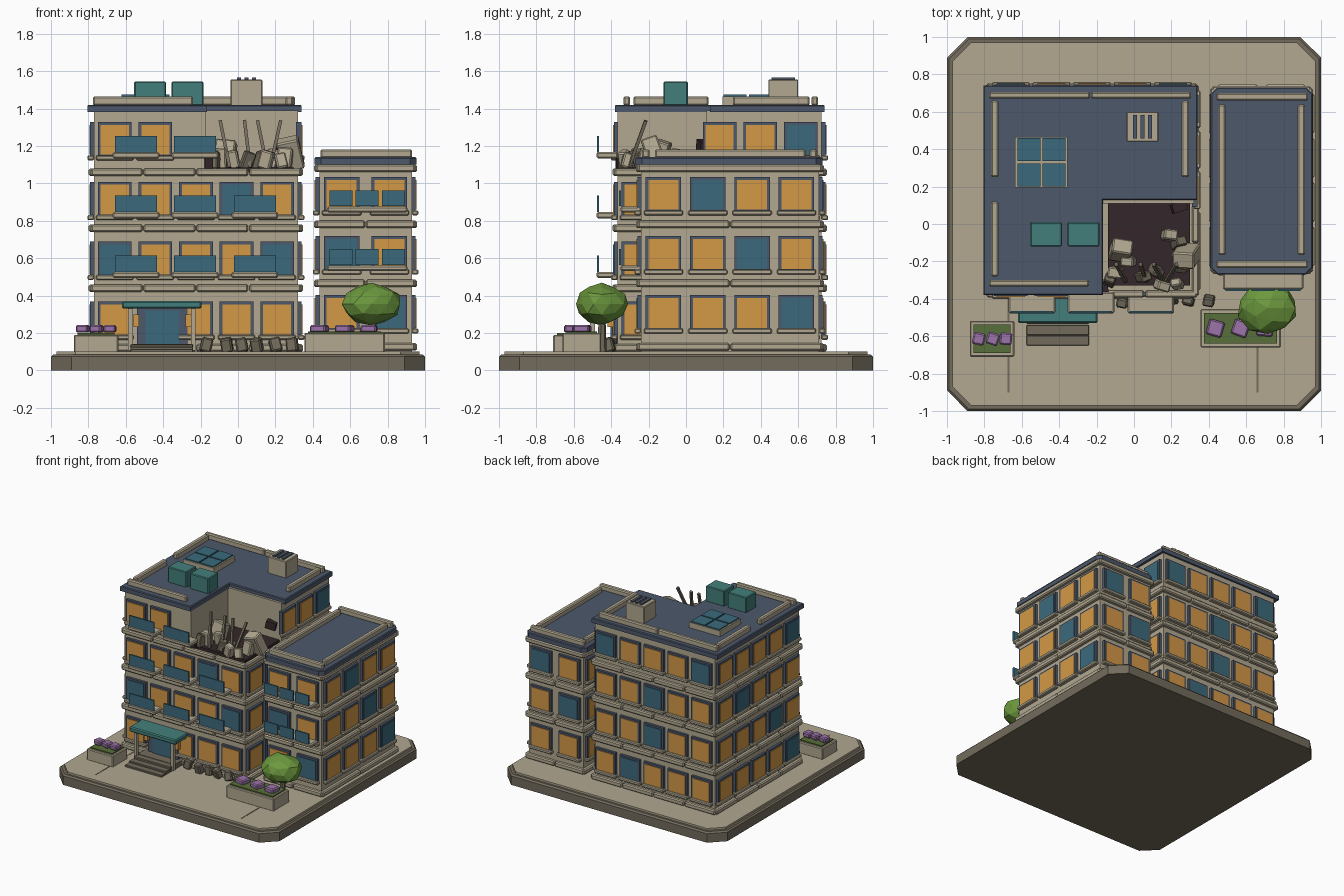
import bpy, bmesh, math, random
from mathutils import Matrix, Vector, Euler

cube = bpy.data.objects.get("Cube")
if cube:
    bpy.data.objects.remove(cube, do_unlink=True)
random.seed(4)


def material(name, r, g, b):
    lin = [((c / 255 + 0.055) / 1.055) ** 2.4 for c in (r, g, b)] + [1]
    m = bpy.data.materials.new(name)
    m.use_nodes = True
    m.diffuse_color = lin
    m.node_tree.nodes["Principled BSDF"].inputs["Base Color"].default_value = lin
    return m


TAN = material("warm concrete", 178, 168, 145)
STONE = material("dark stone", 115, 107, 92)
SLATE = material("slate blue", 77, 88, 107)
TEAL = material("teal glass", 59, 106, 124)
AMBER = material("amber glass", 212, 152, 70)
GREEN = material("sea green metal", 66, 127, 123)
LEAF = material("leaf green", 108, 153, 62)
SOIL = material("moss green", 88, 110, 58)
PURPLE = material("flower purple", 156, 115, 170)
CHAR = material("charred brown", 52, 38, 41)

parts = {}


def mesh_of(part, mat):
    return parts.setdefault(part, (bmesh.new(), mat))[0]


def box(part, mat, xs, ys, zs, base=Matrix(), bevel=0.0, rot=None):
    """Box from its ranges, optionally turned about its own centre."""
    bm = mesh_of(part, mat)
    centre = Vector([sum(r) / 2 for r in (xs, ys, zs)])
    size = [abs(r[1] - r[0]) for r in (xs, ys, zs)]
    m = base @ Matrix.Translation(centre)
    if rot:
        m = m @ Euler(rot).to_matrix().to_4x4()
    verts = bmesh.ops.create_cube(bm, size=1, matrix=m @ Matrix.Diagonal(size + [1]))["verts"]
    if bevel:
        edges = list({e for v in verts for e in v.link_edges})
        bmesh.ops.bevel(bm, geom=edges, offset=bevel, segments=1, affect='EDGES')


def block(part, mat, centre, size, bevel=0.0, rot=None):
    box(part, mat, *[(c - s / 2, c + s / 2) for c, s in zip(centre, size)], bevel=bevel, rot=rot)


def prism(part, mat, outline, z0, z1, bevel=0.0):
    """Upright prism on a plan outline."""
    bm = mesh_of(part, mat)
    face = bm.faces.new([bm.verts.new((x, y, z0)) for x, y in outline])
    up = bmesh.ops.extrude_face_region(bm, geom=[face])["geom"]
    top = [v for v in up if isinstance(v, bmesh.types.BMVert)]
    bmesh.ops.translate(bm, verts=top, vec=(0, 0, z1 - z0))
    bmesh.ops.recalc_face_normals(bm, faces=bm.faces)
    if bevel:
        rim = [e for e in bm.edges if all(v in top for v in e.verts)]
        bmesh.ops.bevel(bm, geom=rim, offset=bevel, segments=1, affect='EDGES')


def chamfered(x0, x1, y0, y1, c):
    return [(x0 + c, y0), (x1 - c, y0), (x1, y0 + c), (x1, y1 - c),
            (x1 - c, y1), (x0 + c, y1), (x0, y1 - c), (x0, y0 + c)]


def facade(tag, centre, half, dist, side, count, step, rows, teal, skip=(), width=0.15):
    """Windows with frames and sills; side counts quarter turns from the front."""
    base = Matrix.Translation((*centre, 0)) @ Matrix.Rotation(side * math.pi / 2, 4, 'Z')
    for r, z in enumerate(rows):
        for c in range(count):
            if (r, c) in skip:
                continue
            u = (c - (count - 1) / 2) * step
            w = width / 2
            kind, mat = ("teal_windows", TEAL) if (r, c) in teal else ("lit_windows", AMBER)
            box(tag + "_window_frames", SLATE, (u - w - .015, u + w + .015), (-dist - .02, -dist + .01),
                (z - .095, z + .095), base)
            box(f"{tag}_{kind}", mat, (u - w, u + w), (-dist - .025, -dist), (z - .08, z + .08), base)
            box(tag + "_sills", TAN, (u - w - .025, u + w + .025), (-dist - .035, -dist),
                (z - .11, z - .083), base, .006)


def bands(tag, centre, halves, levels, pieces):
    """Floor bands cut into pieces on all four sides."""
    for side in range(4):
        dist, half = (halves[1], halves[0]) if side % 2 == 0 else halves
        base = Matrix.Translation((*centre, 0)) @ Matrix.Rotation(side * math.pi / 2, 4, 'Z')
        length = 2 * (half + .02) / pieces
        for z in levels:
            for i in range(pieces):
                u = -half - .02 + i * length
                box(tag + "_floor_bands", TAN, (u + .003, u + length - .003), (-dist - .028, -dist + .01),
                    (z - .02, z + .02), base, .008)


# Ground slab and paving
prism("ground_slab", STONE, chamfered(-1, 1, -1, 1, .11), 0, .085, .012)
prism("paving", TAN, chamfered(-.97, .97, -.97, .97, .1), .08, .1)
box("paving_joints", STONE, (-.675, -.665), (-.9, -.4), (.095, .102))
box("paving_joints", STONE, (.655, .665), (-.9, -.6), (.095, .102))

# Main block with a missing corner on its top floor
MC, MH = (-.225, .18), (.545, .545)
X0, X1, Y0, Y1 = -.77, .32, -.365, .725
box("main_walls", TAN, (X0, X1), (Y0, Y1), (.09, 1.06))
prism("top_floor_walls", TAN, [(X0, Y0), (-.17, Y0), (-.17, .11), (X1, .11), (X1, Y1), (X0, Y1)], 1.06, 1.39)
prism("main_roof", SLATE, [(-.805, -.38), (-.165, -.38), (-.165, .128), (.34, .128), (.34, .74), (-.805, .74)],
      1.38, 1.42, .006)
box("charred_floor", CHAR, (-.14, .3), (-.33, .11), (1.05, 1.085))
bands("main", MC, MH, (.12, .44, .76, 1.06), 4)
ROWS = [.273 + .32 * i for i in range(4)]
STEP = .217
facade("main", MC, .545, .545, 0, 5, STEP, ROWS, {(1, 0), (1, 4), (2, 3)}, {(0, 1), (3, 2), (3, 3), (3, 4)})
facade("main", MC, .545, .545, 1, 5, STEP, ROWS, {(3, 4), (1, 1)}, {(3, 0), (3, 1)})
facade("main", MC, .545, .545, 2, 5, STEP, ROWS, {(3, 0), (3, 4), (2, 2), (1, 2), (0, 1)})
facade("main", MC, .545, .545, 3, 5, STEP, ROWS, {(3, 4), (2, 1), (1, 3), (0, 4)})

# Side wing
WC, WH = (.682, .235), (.247, .475)
box("wing_walls", TAN, (.435, .929), (-.24, .71), (.09, 1.11))
prism("wing_roof", SLATE, chamfered(.41, .955, -.27, .73, .035), 1.1, 1.14, .006)
bands("wing", WC, WH, (.125, .465, .78), 2)
bands("wing", WC, WH, (1.08,), 1)
WROWS = [.307 + .316 * i for i in range(3)]
facade("wing", WC, .247, .475, 0, 2, .255, WROWS, {(0, 1), (1, 0)}, width=.16)
facade("wing", WC, .475, .247, 1, 4, .237, WROWS, {(2, 1), (1, 2), (0, 3)}, width=.16)
facade("wing", WC, .247, .475, 2, 2, .255, WROWS, {(2, 0), (1, 1)}, width=.16)
facade("wing", WC, .475, .247, 3, 4, .237, WROWS, {(2, 2), (0, 1)}, width=.16)

# Parapet rails
for xs, ys in (((-.775, -.235), (.67, .705)), ((-.23, .305), (.67, .705)), ((-.775, -.24), (-.335, -.3)),
               ((-.765, -.725), (.25, .66)), ((-.765, -.725), (-.28, .12)), ((.255, .295), (.25, .66))):
    box("main_parapet", TAN, xs, ys, (1.415, 1.465), bevel=.008)
for xs, ys in (((.44, .93), (-.235, -.195)), ((.44, .93), (.66, .7)),
               ((.45, .49), (-.165, .64)), ((.875, .915), (-.165, .64))):
    box("wing_parapet", TAN, xs, ys, (1.135, 1.182), bevel=.008)

# Roof equipment
for x in (-.47, -.27):
    block("cooling_units", GREEN, (x, -.055, 1.48), (.17, .13, .13), .006)
box("vent_stack", TAN, (-.04, .13), (.44, .6), (1.41, 1.555), bevel=.005)
for x in (.005, .045, .085):
    block("vent_slots", SLATE, (x, .52, 1.555), (.022, .125, .022))
box("skylight_frame", TAN, (-.635, -.355), (.195, .465), (1.41, 1.465))
for x in (-.562, -.428):
    for y in (.263, .397):
        block("skylight_panes", TEAL, (x, y, 1.463), (.123, .123, .022))

# Balconies
for level, z in enumerate((.51, .83, 1.15)):
    for x in (-.545, -.23, .09)[:2 if level == 2 else 3]:
        block("balcony_slabs", TAN, (x, -.42, z), (.25, .115, .034), .008)
        block("balcony_panels", TEAL, (x, -.47, z + .06), (.225, .012, .088))
for z in (.545, .86):
    block("wing_balcony_slabs", TAN, (.69, -.295, z), (.43, .11, .03), .008)
    for x in (.55, .69, .83):
        block("wing_balcony_panels", TEAL, (x, -.353, z + .06), (.122, .012, .085))

# Entrance
box("canopy", GREEN, (-.62, -.195), (-.53, -.36), (.33, .37), bevel=.008)
for x in (-.575, -.24):
    block("canopy_posts", TAN, (x, -.5, .22), (.025, .025, .23))
box("door_surround", SLATE, (-.54, -.27), (-.395, -.36), (.1, .33))
box("door_leaf", TEAL, (-.495, -.315), (-.403, -.39), (.13, .32))
for x in (-.545, -.265):
    block("entrance_lamps", AMBER, (x, -.405, .265), (.03, .03, .065))
for i, y in enumerate((-.65, -.595, -.535)):
    box("entrance_steps", STONE, (-.575, -.24), (y, y + .055), (.095, .115 + .012 * i), bevel=.004)
box("entrance_landing", STONE, (-.575, -.24), (-.48, -.36), (.095, .14))

# Planters with flowers
for tag, x0, x1, y0, y1, top, xs in (("left", -.878, -.64, -.71, -.518, .19, (-.83, -.755, -.685)),
                                     ("right", .355, .785, -.66, -.455, .2, (.435, .57, .7))):
    box(tag + "_planter", TAN, (x0, x1), (y0, y1), (.095, top), bevel=.006)
    box(tag + "_planter_soil", SOIL, (x0 + .02, x1 - .02), (y0 + .02, y1 - .02), (top - .01, top + .009))
    s = .065 if tag == "left" else .085
    for x in xs:
        block(tag + "_planter_flowers", PURPLE, (x, (y0 + y1) / 2, .222), (s, s, .04), .008,
              (0, 0, random.uniform(-.4, .4)))

# Tree
trunk = mesh_of("tree_trunk", STONE)
bmesh.ops.create_cone(trunk, cap_ends=True, segments=7, radius1=.026, radius2=.018, depth=.24,
                      matrix=Matrix.Translation((.72, -.45, .21)))
crown = mesh_of("tree_crown", LEAF)
leaves = bmesh.ops.create_icosphere(crown, subdivisions=2, radius=1)["verts"]
for v in leaves:
    v.co *= random.uniform(.92, 1.06)
    v.co = Vector((.715, -.45, .355)) + Vector((v.co.x * .16, v.co.y * .14, v.co.z * .11))

# Rubble in the broken corner
for x, y, s in ((-.07, -.14, .11), (-.1, -.26, .08), (.28, -.17, .12), (.25, -.22, .08),
                (.19, -.06, .075), (.15, -.33, .07), (.23, -.32, .06), (-.03, -.2, .07)):
    block("rubble_chunks", TAN, (x, y, 1.08 + s * .65), (s, s * .75, s * 1.4), .008,
          [random.uniform(-.35, .35) for _ in "xyz"])
for x, y in ((-.13, -.3), (.05, -.28), (.12, -.25), (.24, -.1)):
    block("dark_rubble", STONE, (x, y, 1.12), (.06, .05, .1), .006, [random.uniform(-.4, .4) for _ in "xyz"])
for x, lean in ((-.07, -.2), (.05, -.12), (.13, -.2), (.2, .22)):
    block("bent_bars", STONE, (x, -.26, 1.21), (.018, .018, .27), 0, (-.34, lean, 0))
block("scorched_edge", CHAR, (-.16, -.35, 1.1), (.045, .045, .07), 0, (0, 0, .2))
block("scorched_edge", CHAR, (.24, .09, 1.2), (.08, .05, .06), 0, (0, .2, .3))

# Fallen rubble on the paving
for x, y in ((-.17, -.4), (-.06, -.42), (.02, -.4), (.1, -.41), (.2, -.4), (.29, -.41), (.4, -.41)):
    block("fallen_rubble", STONE, (x, y, .135), (.06, .05, .075), .008, [random.uniform(-.3, .3) for _ in "xyz"])

# Turn every part into an object
for name, (bm, mat) in parts.items():
    mesh = bpy.data.meshes.new(name)
    bm.to_mesh(mesh)
    bm.free()
    mesh.materials.append(mat)
    bpy.context.scene.collection.objects.link(bpy.data.objects.new(name, mesh))
